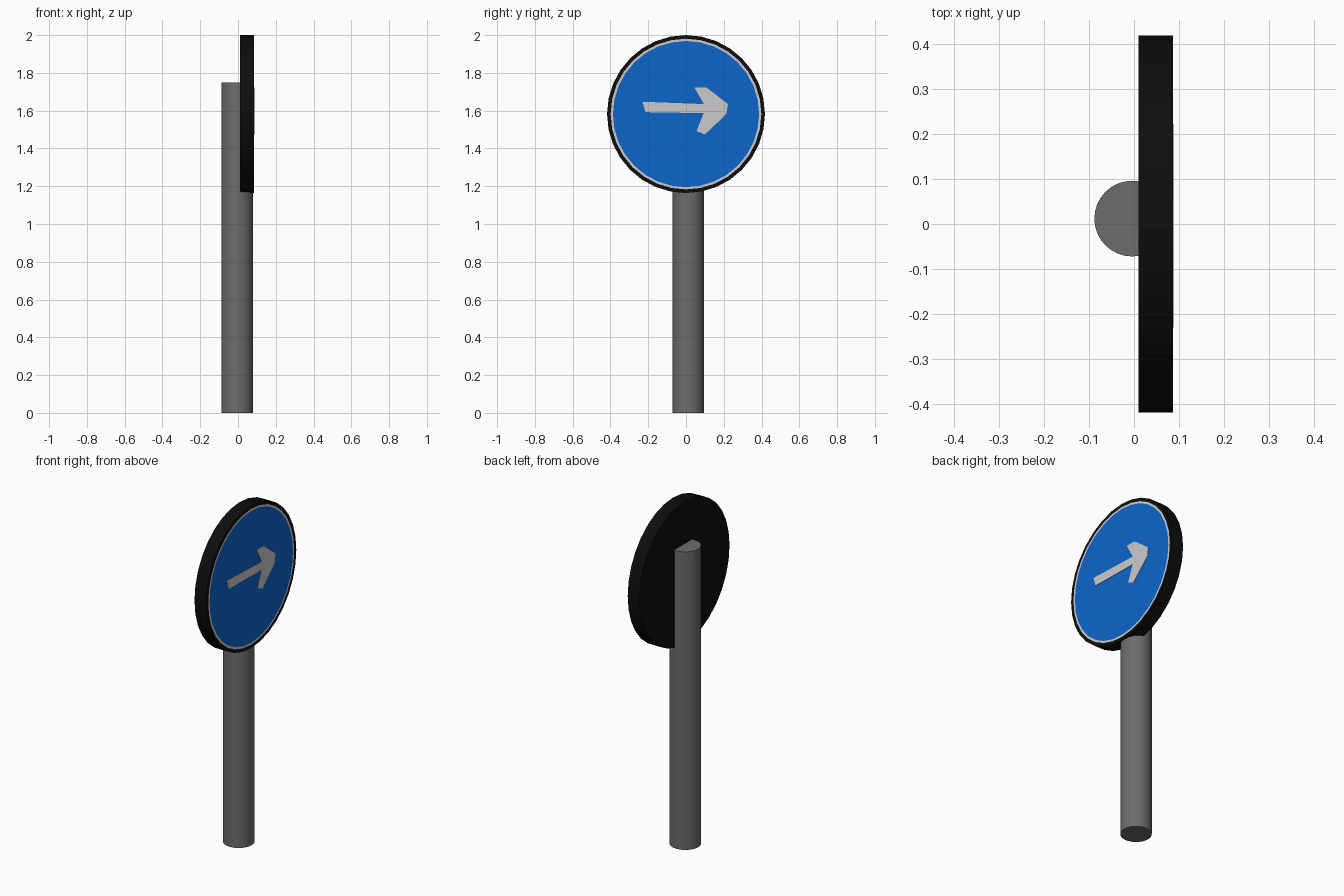
import bpy, bmesh, math
from mathutils import Matrix

cube = bpy.data.objects.get("Cube")
if cube:
    bpy.data.objects.remove(cube)


def material(name, color):
    m = bpy.data.materials.new(name)
    m.use_nodes = True
    m.diffuse_color = (*color, 1)
    bsdf = next(n for n in m.node_tree.nodes if n.type == "BSDF_PRINCIPLED")
    bsdf.inputs["Base Color"].default_value = (*color, 1)
    return m


black = material("black", (0.004, 0.004, 0.004))
white = material("white", (0.6, 0.6, 0.6))
blue = material("blue", (0.004, 0.13, 0.6))
grey = material("grey", (0.15, 0.15, 0.15))


def finish(bm, name, mats, smooth=True):
    bmesh.ops.recalc_face_normals(bm, faces=bm.faces)
    mesh = bpy.data.meshes.new(name)
    bm.to_mesh(mesh)
    bm.free()
    for m in mats:
        mesh.materials.append(m)
    ob = bpy.data.objects.new(name, mesh)
    bpy.context.collection.objects.link(ob)
    if smooth:
        bpy.ops.object.select_all(action="DESELECT")
        ob.select_set(True)
        bpy.context.view_layer.objects.active = ob
        bpy.ops.object.shade_smooth_by_angle(angle=math.radians(30))
    return ob


def cylinder(bm, radius, depth, sides, matrix):
    bmesh.ops.create_cone(bm, cap_ends=True, segments=sides, radius1=radius,
                          radius2=radius, depth=depth, matrix=matrix)


# Pole
POLE_TOP = 1.75
bm = bmesh.new()
cylinder(bm, 0.084, POLE_TOP, 32, Matrix.Translation((-0.004, 0.012, POLE_TOP / 2)))
finish(bm, "pole", [grey])

# Round sign board facing +x, its front inset into a white ring and a blue field
BACK, FRONT, CENTRE, RADIUS = 0.01, 0.086, 1.582, 0.418
bm = bmesh.new()
cylinder(bm, RADIUS, FRONT - BACK, 32,
         Matrix.Translation(((BACK + FRONT) / 2, 0, CENTRE)) @ Matrix.Rotation(math.pi / 2, 4, "Y"))
face = max(bm.faces, key=lambda f: f.calc_center_median().x)
for width, index in ((0.019, 1), (0.012, 2)):
    bmesh.ops.inset_region(bm, faces=[face], thickness=width, use_even_offset=True)
    face.material_index = index
finish(bm, "sign_board", [black, white, blue])

# Arrow plate, outline given as (y, z)
outline = [(-0.23, 1.647), (-0.214, 1.592), (0.093, 1.587), (0.056, 1.492),
           (0.1, 1.474), (0.214, 1.582), (0.222, 1.635), (0.11, 1.722),
           (0.045, 1.722), (0.095, 1.635)]
bm = bmesh.new()
face = bm.faces.new([bm.verts.new((FRONT - 0.001, y, z)) for y, z in outline])
ext = bmesh.ops.extrude_face_region(bm, geom=[face])
verts = [v for v in ext["geom"] if isinstance(v, bmesh.types.BMVert)]
bmesh.ops.translate(bm, verts=verts, vec=(0.003, 0, 0))
finish(bm, "arrow", [white], smooth=False)
